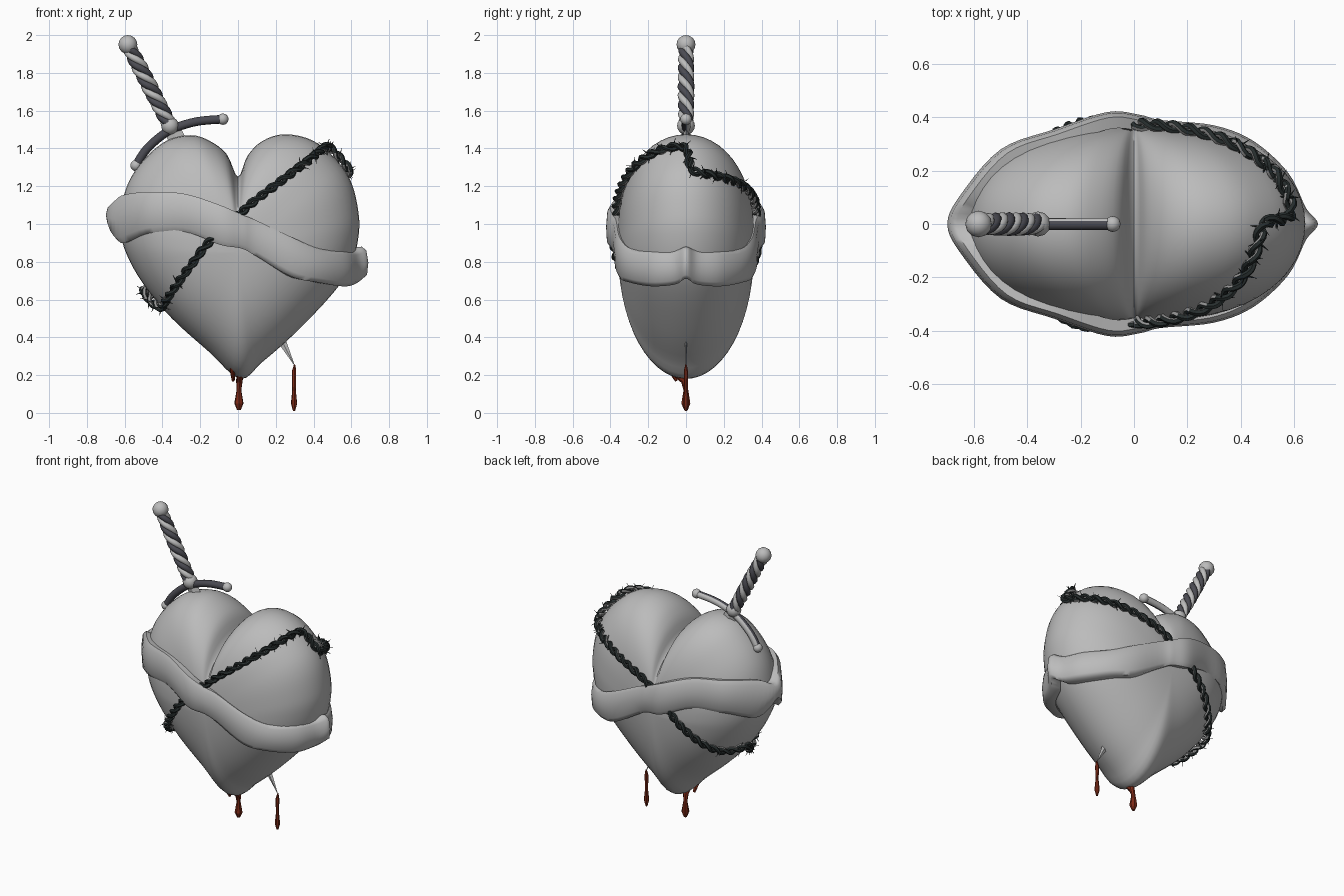
import bpy, bmesh, math
from mathutils import Vector
from mathutils.bvhtree import BVHTree

cube = bpy.data.objects.get("Cube")
if cube:
    bpy.data.objects.remove(cube, do_unlink=True)


def material(name, r, g, b):
    m = bpy.data.materials.new(name)
    m.use_nodes = True
    m.diffuse_color = (r, g, b, 1)
    m.node_tree.nodes["Principled BSDF"].inputs["Base Color"].default_value = (r, g, b, 1)
    return m


STONE = material("pale_grey", .5, .5, .5)
STEEL = material("dark_steel", .07, .07, .085)
WIRE = material("blackened_wire", .02, .027, .027)
WORN = material("worn_wire", .3, .3, .3)
BLOOD = material("dark_red", .2, .022, .008)


def finish(name, bm, mats, rule=None, angle=50):
    """Turn a bmesh into a shaded object; rule picks the material of each face."""
    bmesh.ops.recalc_face_normals(bm, faces=bm.faces)
    bm.normal_update()
    if rule:
        for f in bm.faces:
            f.material_index = rule(f)
    me = bpy.data.meshes.new(name)
    bm.to_mesh(me)
    bm.free()
    for m in mats:
        me.materials.append(m)
    ob = bpy.data.objects.new(name, me)
    bpy.context.collection.objects.link(ob)
    bpy.ops.object.select_all(action='DESELECT')
    ob.select_set(True)
    bpy.context.view_layer.objects.active = ob
    bpy.ops.object.shade_smooth_by_angle(angle=math.radians(angle))
    return ob


def spline(points, steps, closed=False):
    """Catmull-Rom curve through the points."""
    p = [Vector(q) for q in points]
    n = len(p)
    at = (lambda i: p[i % n]) if closed else (lambda i: p[max(0, min(n - 1, i))])
    out = []
    for i in range(n if closed else n - 1):
        a, b, c, d = at(i - 1), at(i), at(i + 1), at(i + 2)
        for k in range(steps):
            t = k / steps
            out.append((2*b + (c - a)*t + (2*a - 5*b + 4*c - d)*t*t + (3*b - a - 3*c + d)*t**3) / 2)
    return out if closed else out + [p[-1]]


def skin(bm, rings, closed=False, cap=True):
    """Join rings of points with quads."""
    vr = [[bm.verts.new(q) for q in r] for r in rings]
    n = len(vr[0])
    for a, b in zip(vr, vr[1:] + (vr[:1] if closed else [])):
        for j in range(n):
            bm.faces.new((a[j], a[(j+1) % n], b[(j+1) % n], b[j]))
    if cap and not closed:
        bm.faces.new(vr[0])
        bm.faces.new(vr[-1])
    return vr


def tube(bm, pts, radii, sides=8):
    """Round tube along points, carrying its frame along the path."""
    pts = [Vector(p) for p in pts]
    if not isinstance(radii, (list, tuple)):
        radii = [radii] * len(pts)
    u, rings = Vector((.31, .9, .2)), []
    for i, p in enumerate(pts):
        t = (pts[min(i+1, len(pts)-1)] - pts[max(i-1, 0)]).normalized()
        u = (u - t * u.dot(t)).normalized()
        v = t.cross(u)
        rings.append([p + radii[i] * (u*math.cos(a) + v*math.sin(a))
                      for a in (2*math.pi*k/sides for k in range(sides))])
    skin(bm, rings)


def ball(name, loc, r, mat):
    bm = bmesh.new()
    bmesh.ops.create_uvsphere(bm, u_segments=12, v_segments=8, radius=r)
    bmesh.ops.translate(bm, verts=bm.verts, vec=loc)
    finish(name, bm, [mat])


# Heart: outline rings shrinking towards a front and a back pole
outline = [(0, 1.25), (-.06, 1.37), (-.15, 1.44), (-.25, 1.47), (-.38, 1.44), (-.5, 1.34),
           (-.58, 1.22), (-.62, 1.08), (-.625, .97), (-.59, .84), (-.5, .68), (-.35, .5),
           (-.15, .32), (.01, .18), (.13, .27), (.3, .42), (.5, .63), (.6, .78), (.64, .95),
           (.635, 1.08), (.6, 1.22), (.53, 1.33), (.4, 1.44), (.25, 1.475), (.13, 1.44), (.05, 1.36)]
edge = spline([(x, 0, z) for x, z in outline], 4, closed=True)
core = Vector((0, 0, .85))
DEPTH, ROWS = .365, 28


def heart_ring(phi):
    t = math.sin(phi)
    side = -1 if phi < math.pi / 2 else 1
    ring = []
    for e in edge:
        q = core + (e - core) * t
        depth = DEPTH * (1 - .2 * max(0, .85 - q.z))
        q.y = side * depth * math.sqrt(max(0, 1 - t**2.6))
        ring.append(q)
    return ring


bm = bmesh.new()
skin(bm, [heart_ring(math.pi * (i + .3) / (ROWS + .6)) if i != ROWS // 2 else heart_ring(math.pi / 2)
          for i in range(ROWS + 1)])
bmesh.ops.recalc_face_normals(bm, faces=bm.faces)
surface = BVHTree.FromBMesh(bm)
finish("heart", bm, [STONE], angle=45)

# Cloth band: half path mirrored to the back (x, y) with (bottom, top) heights
half = [(-.70, 0, 1.0, 1.1), (-.65, .11, .9, 1.15), (-.5, .28, .95, 1.17), (-.3, .355, .96, 1.16),
        (-.1, .42, .89, 1.1), (.02, .41, .87, 1.05), (.1, .39, .83, 1.02), (.3, .37, .72, .93),
        (.45, .31, .69, .87), (.58, .19, .67, .86), (.645, .06, .68, .86), (.69, 0, .71, .88)]
loop = [(x, -y, b, t) for x, y, b, t in half] + half[-2:0:-1]
path = spline([(x, y, b) for x, y, b, t in loop], 5, closed=True)
tops = spline([(x, y, t) for x, y, b, t in loop], 5, closed=True)
section = [(.85, .04), (.955, 0), (.99, .12), (1, .5), (.985, .88), (.95, 1), (.85, .96)]
bm = bmesh.new()
skin(bm, [[(p.x*s, p.y*s, p.z + (q.z - p.z)*h) for s, h in section]
          for p, q in zip(path, tops)], closed=True)
finish("cloth_band", bm, [STONE], angle=60)

# Barbed wire: two twisted strands laid on the heart surface
route = [(0, -.4, 1.06), (.25, -.35, 1.25), (.42, -.22, 1.38), (.47, -.1, 1.42), (.49, 0, 1.4),
         (.57, .03, 1.28), (.58, .15, 1.27), (.5, .27, 1.25), (.25, .34, 1.16), (0, .4, 1.05),
         (-.2, .35, .85), (-.38, .2, .68), (-.5, .06, .65), (-.48, -.02, .58),
         (-.42, -.12, .55), (-.33, -.22, .66), (-.18, -.34, .87)]
laid = []
for p in spline(route, 20, closed=True):
    loc, nor, _, _ = surface.find_nearest(p)
    laid.append((loc + nor * .022, nor))
laid.append(laid[0])
strands, barbs = [[], []], bmesh.new()
turn = 0
for i, (p, n) in enumerate(laid):
    step = laid[min(i+1, len(laid)-1)][0] - laid[max(i-1, 0)][0]
    b = step.normalized().cross(n).normalized()
    turn += step.length / 2 / .13 * 2 * math.pi
    for s in (0, 1):
        a = turn + s * math.pi
        strands[s].append(p + .014 * (n * math.cos(a) + b * math.sin(a)))
    if i % 12 == 5 and abs(p.y) < .3:
        for k in range(5):
            a = k * 1.26 + i
            d = n * math.cos(a) + b * math.sin(a) + step.normalized() * (.5 if k % 2 else -.5)
            tube(barbs, [p, p + d * .045], [.006, .0006], 4)
middle = Vector((0, 0, .95))
inner = lambda f: int(f.normal.dot((f.calc_center_median() - middle).normalized()) < -.1)
for s, pts in enumerate(strands):
    bm = bmesh.new()
    tube(bm, pts, .0125, 6)
    finish("wire_strand_%d" % (s + 1), bm, [WIRE, WORN], inner)
finish("wire_barbs", barbs, [WIRE, WORN], inner)

# Dagger: everything lies on the line from pommel to tip
pommel, tip = Vector((-.583, 0, 1.95)), Vector((.30, 0, .25))
axis = (tip - pommel).normalized()
across, up = axis.cross(Vector((0, 1, 0))), Vector((0, 1, 0))
along = lambda d: pommel + axis * d
ball("pommel", pommel, .05, STONE)
ball("collar", along(.485), .047, STONE)

# Grip of four twisted cords, alternately pale and dark
for k in range(4):
    bm = bmesh.new()
    cord = []
    for i in range(41):
        a = k * math.pi / 2 + i / 40 * 4 * math.pi
        r = .022 + .004 * math.sin(i / 40 * math.pi)
        cord.append(along(.03 + .44 * i / 40) + r * (across * math.cos(a) + up * math.sin(a)))
    tube(bm, cord, .019, 8)
    finish("grip_cord_%d" % (k + 1), bm, [STEEL if k % 2 else STONE])

# Curved guard with ball ends, dark towards the front
arc = spline([(-.54, 0, 1.31), (-.48, 0, 1.4), (-.37, 0, 1.49), (-.23, 0, 1.54), (-.08, 0, 1.555)], 6)
bm = bmesh.new()
tube(bm, arc, .023, 10)
finish("guard", bm, [STEEL, STONE], lambda f: int(f.normal.y > .2))
for name, p in (("guard_end_right", arc[0]), ("guard_end_left", arc[-1])):
    ball(name, p, .03, STONE)

# Diamond-section blade running through the heart
length = (tip - pommel).length
bm = bmesh.new()
skin(bm, [[along(d) + across*w, along(d) + up*h, along(d) - across*w, along(d) - up*h]
          for d, w, h in ((.47, .045, .014), (length - .24, .035, .011), (length, .001, .001))])
finish("blade", bm, [STONE], angle=20)

# Blood drips
drips = {
    "drip_blade": ([(.3, 0, .255), (.297, 0, .22), (.297, 0, .12), (.297, 0, .05), (.297, 0, .01)],
                   [.004, .012, .01, .017, .006]),
    "drip_front": ([(.012, -.13, .29), (.012, -.09, .24), (.008, -.01, .17), (.005, 0, .12),
                    (.005, 0, .05), (.005, 0, .015)], [.012, .017, .018, .013, .025, .01]),
    "drip_small": ([(-.03, -.12, .28), (-.028, -.08, .225), (-.025, -.05, .17)], [.01, .016, .008])}
for name, (pts, radii) in drips.items():
    bm = bmesh.new()
    tube(bm, pts, radii, 7)
    finish(name, bm, [BLOOD], angle=30)
